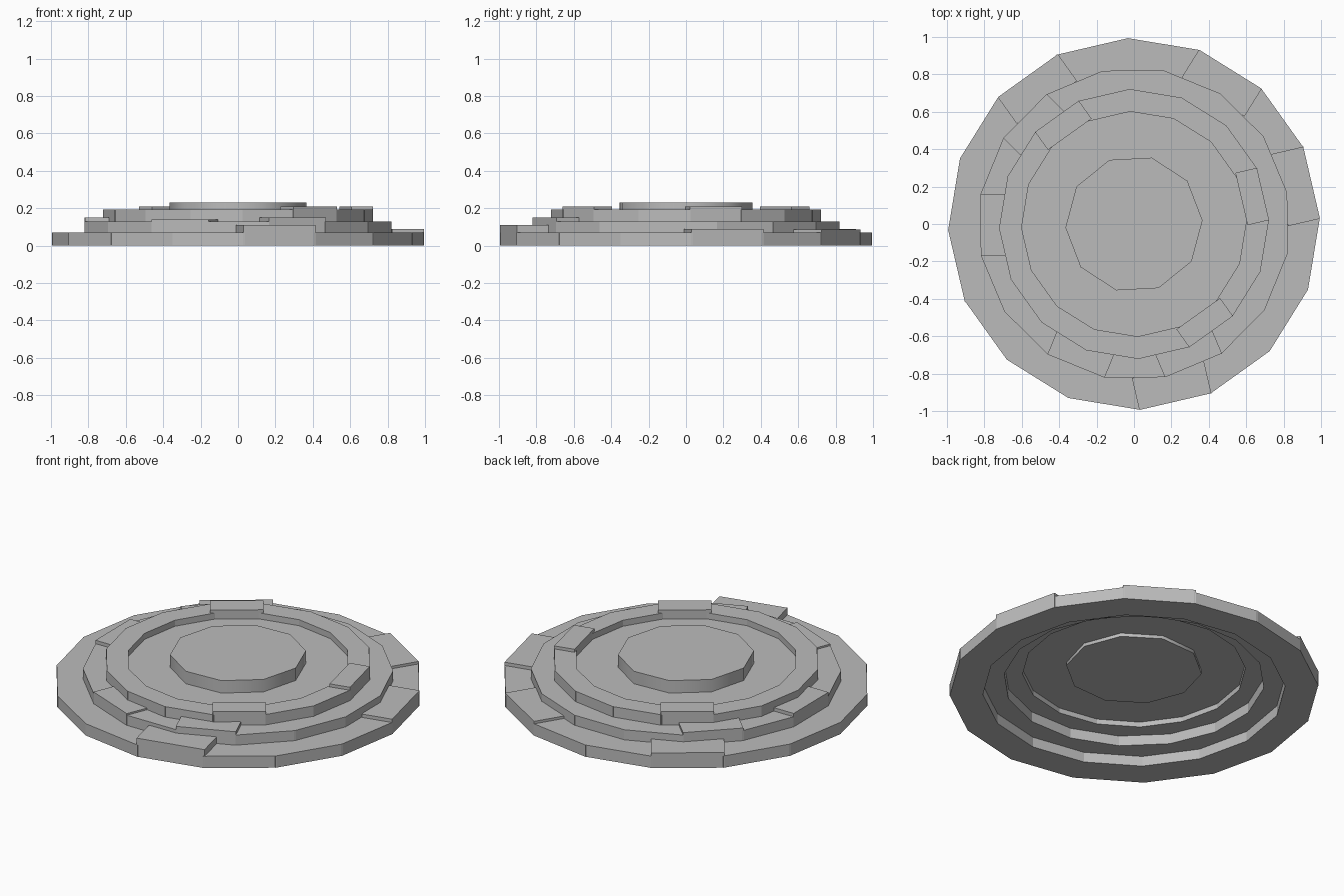
import bpy
import math
from mathutils import Matrix

old = bpy.data.objects.get("Cube")
if old:
    bpy.data.objects.remove(old, do_unlink=True)

stone = bpy.data.materials.new("grey_stone")
stone.use_nodes = True
GREY = (0.5, 0.5, 0.5, 1)
stone.diffuse_color = GREY
stone.node_tree.nodes["Principled BSDF"].inputs["Base Color"].default_value = GREY

SIDES = 16
STEP = 360 / SIDES


def slab(name, angle, inner, outer, width, bottom, top):
    """Straight paving block facing outward at the given angle."""
    bpy.ops.mesh.primitive_cube_add(size=1)
    ob = bpy.context.object
    ob.name = name
    size = Matrix.Diagonal((outer - inner, width, top - bottom, 1))
    place = Matrix.Translation(((inner + outer) / 2, 0, (bottom + top) / 2))
    ob.data.transform(Matrix.Rotation(math.radians(angle), 4, "Z") @ place @ size)
    ob.data.materials.append(stone)


def disc(name, sides, radius, turn, bottom, top):
    """Flat polygonal disc with its first corner at the given turn."""
    bpy.ops.mesh.primitive_cylinder_add(vertices=sides, radius=radius, depth=top - bottom)
    ob = bpy.context.object
    ob.name = name
    place = Matrix.Translation((0, 0, (bottom + top) / 2))
    ob.data.transform(place @ Matrix.Rotation(math.radians(turn - 90), 4, "Z"))
    ob.data.materials.append(stone)
    return ob


def ring(name, turn, inner, outer, width, bottom, top, raised):
    """Ring of slabs; raised maps a slab number to its own top height."""
    for i in range(SIDES):
        slab(f"{name}_{i + 1}", turn + i * STEP, inner, outer, width,
             bottom, raised.get(i, top))


# Three stepped rings of slabs, some standing proud
ring("lower_step", 13.1, 0.80, 0.975, 0.395, 0, 0.07,
     {0: 0.09, 2: 0.085, 5: 0.09, 12: 0.11})
ring("middle_step", 0.3, 0.69, 0.82, 0.33, 0.06, 0.13,
     {6: 0.145, 8: 0.15, 11: 0.14, 13: 0.15})
ring("upper_step", 13.1, 0.59, 0.708, 0.287, 0.12, 0.192,
     {0: 0.21, 5: 0.21, 13: 0.21})

# Sunken floor and the central dais
disc("floor", SIDES, 0.61, 1.85, 0.15, 0.156)
dais = disc("dais", 10, 0.367, 3, 0.13, 0.23)
bpy.ops.object.select_all(action="DESELECT")
dais.select_set(True)
bpy.context.view_layer.objects.active = dais
bpy.ops.object.shade_smooth_by_angle(angle=math.radians(40))
